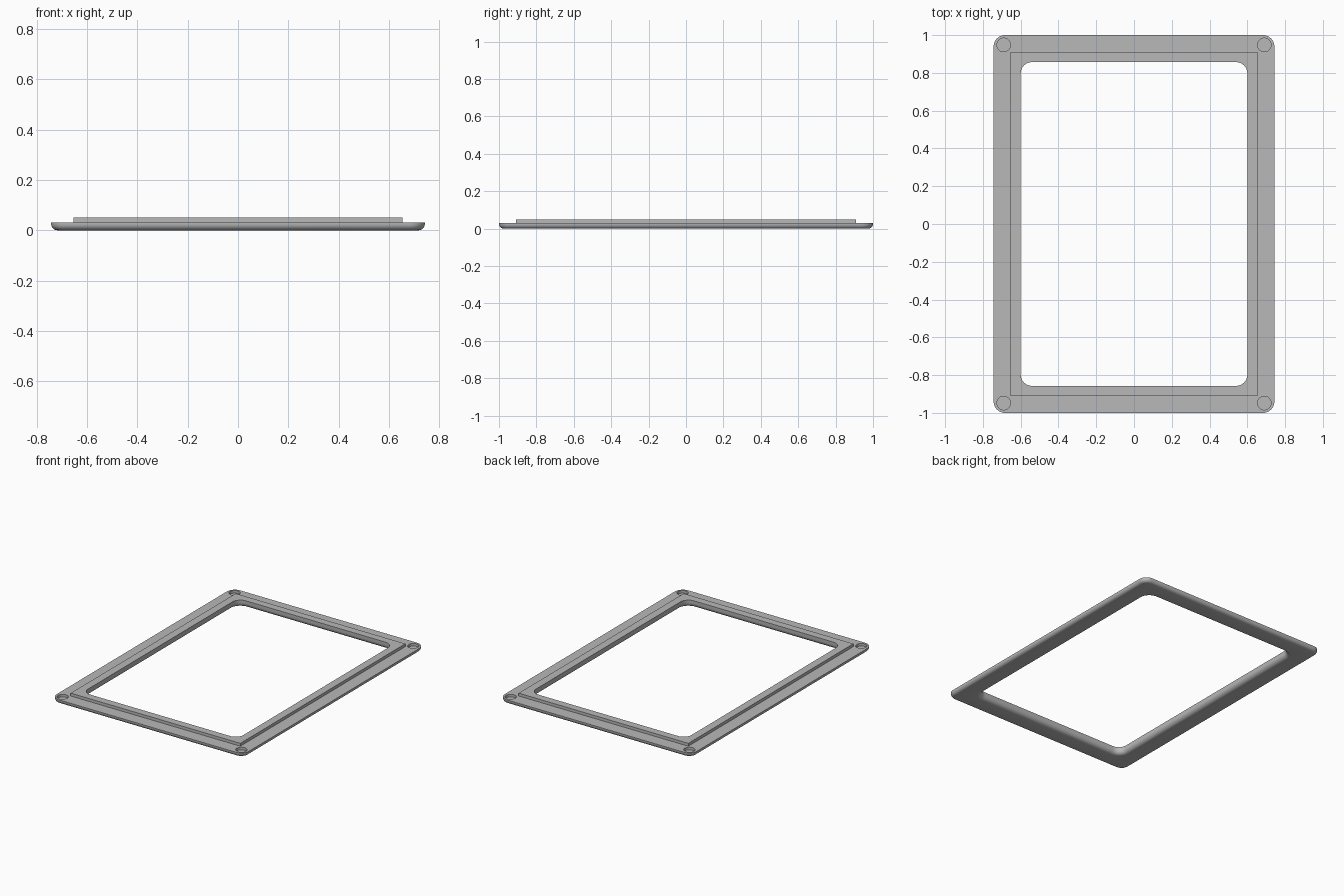
import bpy, bmesh
from math import sin, cos, pi, radians

cube = bpy.data.objects.get("Cube")
if cube:
    bpy.data.objects.remove(cube, do_unlink=True)

grey = bpy.data.materials.new("plain grey")
grey.use_nodes = True
colour = (0.48, 0.48, 0.48, 1)
grey.diffuse_color = colour
grey.node_tree.nodes["Principled BSDF"].inputs["Base Color"].default_value = colour

ARC = 10          # steps per rounded corner
FILLET = 6        # steps per rounded underside edge
OUTER = (0.743, 1.0, 0.06)
STEP = (0.655, 0.91, 0.0)
OPENING = (0.6, 0.857, 0.06)
FLANGE_Z, TOP_Z = 0.03, 0.05


def ring(bm, rect, z, grow=0.0):
    """Rounded rectangle of vertices, offset outwards by grow."""
    hx, hy, r = (v + grow for v in rect)
    verts = []
    for q, (sx, sy) in enumerate(((1, 1), (-1, 1), (-1, -1), (1, -1))):
        for i in range(ARC + 1):
            a = (q + i / ARC) * pi / 2
            verts.append(bm.verts.new((sx * (hx - r) + r * cos(a),
                                       sy * (hy - r) + r * sin(a), z)))
    return verts


# Frame: closed cross-section of rings, running from the top down the outside,
# under the rounded bottom and back up the opening
bm = bmesh.new()
rings = [ring(bm, STEP, TOP_Z), ring(bm, STEP, FLANGE_Z), ring(bm, OUTER, FLANGE_Z)]
f_out, f_in = 0.025, 0.03
for i in range(FILLET + 1):
    a = i / FILLET * pi / 2
    rings.append(ring(bm, OUTER, f_out * (1 - sin(a)), -f_out * (1 - cos(a))))
for i in range(FILLET + 1):
    a = i / FILLET * pi / 2
    rings.append(ring(bm, OPENING, f_in * (1 - cos(a)), f_in * (1 - sin(a))))
rings.append(ring(bm, OPENING, TOP_Z))
for a, b in zip(rings, rings[1:] + rings[:1]):
    n = len(a)
    for i in range(n):
        j = (i + 1) % n
        bm.faces.new((a[i], a[j], b[j], b[i]))
bmesh.ops.remove_doubles(bm, verts=bm.verts, dist=1e-5)
bmesh.ops.recalc_face_normals(bm, faces=bm.faces)
mesh = bpy.data.meshes.new("frame")
bm.to_mesh(mesh)
bm.free()
mesh.materials.append(grey)
frame = bpy.data.objects.new("frame", mesh)
bpy.context.collection.objects.link(frame)

# Shallow round recesses in the four corners
bpy.ops.object.select_all(action="DESELECT")
cutters = []
for sx in (-1, 1):
    for sy in (-1, 1):
        bpy.ops.mesh.primitive_cylinder_add(vertices=32, radius=0.036, depth=0.06,
                                            location=(sx * 0.69, sy * 0.948, 0.042))
        cutter = bpy.context.object
        cutter.name = "recess_cutter"
        cutter.hide_render = True
        cutter.data.materials.append(grey)
        cutters.append(cutter)
        mod = frame.modifiers.new("recess", "BOOLEAN")
        mod.operation = "DIFFERENCE"
        mod.solver = "EXACT"
        mod.object = cutter

bpy.ops.object.select_all(action="DESELECT")
frame.select_set(True)
bpy.context.view_layer.objects.active = frame
for mod in list(frame.modifiers):
    bpy.ops.object.modifier_apply(modifier=mod.name)
for cutter in cutters:
    bpy.data.objects.remove(cutter, do_unlink=True)
bpy.ops.object.shade_smooth_by_angle(angle=radians(35))
